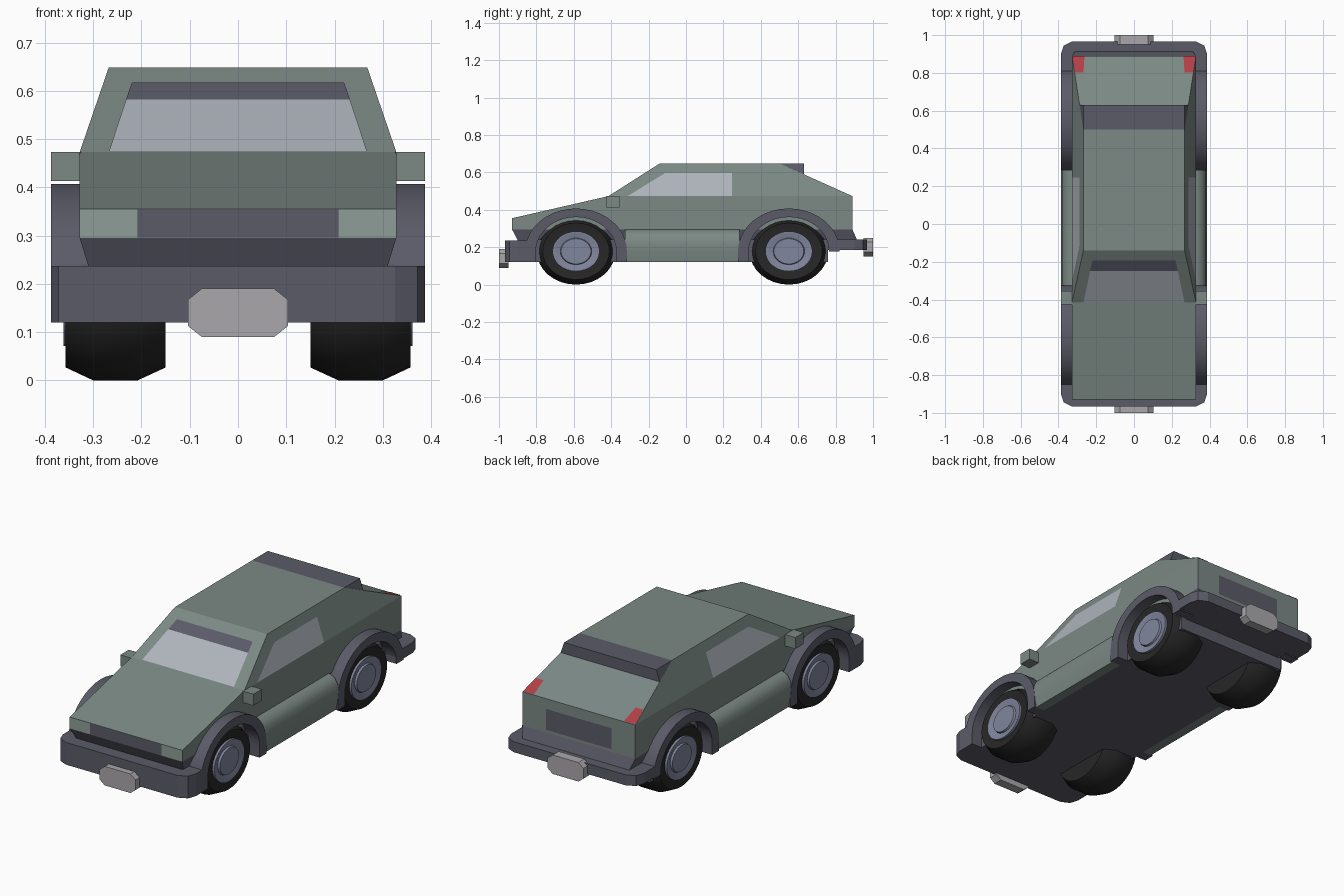
import bpy, bmesh
from math import cos, sin, pi, radians
from mathutils import Vector

if "Cube" in bpy.data.objects:
    bpy.data.objects.remove(bpy.data.objects["Cube"])


def material(name, rgb):
    m = bpy.data.materials.new(name)
    m.diffuse_color = (*rgb, 1)
    m.use_nodes = True
    m.node_tree.nodes["Principled BSDF"].inputs["Base Color"].default_value = m.diffuse_color
    return m


GREEN = material("green_paint", (0.20, 0.25, 0.235))
DARK = material("dark_trim", (0.105, 0.105, 0.14))
BLACK = material("rubber", (0.02, 0.02, 0.02))
RIM = material("rim_metal", (0.22, 0.24, 0.34))
GLASS = material("pale_glass", (0.42, 0.46, 0.50))
PLATE = material("pale_plate", (0.40, 0.39, 0.41))
LAMP = material("lamp", (0.27, 0.34, 0.31))
RED = material("red_lamp", (0.45, 0.05, 0.06))


def mesh(name, verts, faces, mat, smooth=False, recalc=True):
    bm = bmesh.new()
    vs = [bm.verts.new(v) for v in verts]
    for f in faces:
        bm.faces.new([vs[i] for i in f])
    if recalc:
        bmesh.ops.recalc_face_normals(bm, faces=bm.faces)
    me = bpy.data.meshes.new(name)
    bm.to_mesh(me)
    bm.free()
    me.materials.append(mat)
    ob = bpy.data.objects.new(name, me)
    bpy.context.collection.objects.link(ob)
    if smooth:
        bpy.context.view_layer.objects.active = ob
        ob.select_set(True)
        bpy.ops.object.shade_smooth_by_angle(angle=radians(32))
        ob.select_set(False)
    return ob


def half_width(z):
    # body half width at a given height
    table = [(0.237, 0.31), (0.295, 0.328), (0.473, 0.328), (0.648, 0.268)]
    for (z0, w0), (z1, w1) in zip(table, table[1:]):
        if z <= z1:
            return w0 + (w1 - w0) * max(0, z - z0) / (z1 - z0)
    return table[-1][1]


def across(name, outline, mat, sides=None):
    # side outline (y, z) spanned from left to right at the body's width
    n = len(outline)
    verts = [(s * half_width(z), y, z) for s in (-1, 1) for y, z in outline]
    faces = [(i, (i + 1) % n, (i + 1) % n + n, i + n) for i in range(n)]
    for p in sides or [range(n)]:
        faces += [list(p), [i + n for i in p]]
    return mesh(name, verts, faces, mat)


def loft(name, rings, mat, smooth=False):
    n = len(rings[0])
    verts = [v for r in rings for v in r]
    faces = [(k * n + i, k * n + (i + 1) % n, (k + 1) * n + (i + 1) % n, (k + 1) * n + i)
             for k in range(len(rings) - 1) for i in range(n)]
    faces += [list(range(n)), list(range(len(verts) - n, len(verts)))]
    return mesh(name, verts, faces, mat, smooth)


def panel(name, pts, outward, mat):
    # flat panel laid just proud of the surface
    pts = [Vector(p) for p in pts]
    nrm = (pts[1] - pts[0]).cross(pts[2] - pts[0]).normalized()
    if nrm.dot(Vector(outward)) < 0:
        nrm, pts = -nrm, pts[::-1]
    return mesh(name, [p + nrm * 0.002 for p in pts], [range(len(pts))], mat, recalc=False)


def box(name, x, y, z, mat):
    return loft(name, [[(x[0], y[0], h), (x[1], y[0], h), (x[1], y[1], h), (x[0], y[1], h)] for h in z], mat)


# Painted shell, hatch spoiler and dark lower trim
across("body_shell", [(-0.93, 0.295), (-0.93, 0.355), (-0.415, 0.473), (-0.14, 0.648),
                      (0.5, 0.648), (0.89, 0.473), (0.89, 0.295)], GREEN,
       [[0, 1, 2, 5, 6], [2, 3, 4, 5]])
across("spoiler", [(0.5, 0.648), (0.63, 0.648), (0.63, 0.59)], DARK)
across("lower_trim", [(-0.9, 0.237), (-0.93, 0.295), (0.89, 0.295), (0.915, 0.237)], DARK)
box("chassis", (-0.325, 0.325), (-0.85, 0.76), (0.12, 0.24), DARK)

# Bumpers with rounded corners, and plates
for name, s, inner, z0, z1, pz in (("front", -1, 0.81, 0.12, 0.237, 0.14),
                                   ("rear", 1, 0.76, 0.185, 0.24, 0.20)):
    half = [(0.387, inner), (0.387, 0.90), (0.372, 0.945), (0.325, 0.967)]
    plan = half + [(-x, y) for x, y in half[::-1]]
    loft(name + "_bumper", [[(x, s * y, z) for x, y in plan] for z in (z0, z1)], DARK)
    octagon = [(0.104, 0.027), (0.075, 0.05), (-0.075, 0.05), (-0.104, 0.027),
               (-0.104, -0.027), (-0.075, -0.05), (0.075, -0.05), (0.104, -0.027)]
    loft(name + "_plate", [[(x, s * y, pz + z) for x, z in octagon] for y in (0.95, 1.0)], PLATE)

# Windscreen with its dark sun strip
def screen(x, z):
    return (x, -0.415 + (z - 0.473) * 0.275 / 0.175, z)

for name, z0, w0, z1, w1, m in (("windscreen", 0.474, 0.267, 0.58, 0.232, GLASS),
                                ("sun_strip", 0.58, 0.232, 0.615, 0.22, DARK)):
    panel(name, [screen(-w0, z0), screen(w0, z0), screen(w1, z1), screen(-w1, z1)], (0, -1, 1), m)

# Grille and rear panel
def upright(name, x0, x1, y, z0, z1, mat):
    panel(name, [(x0, y, z0), (x1, y, z0), (x1, y, z1), (x0, y, z1)], (0, y, 0), mat)

upright("grille", -0.208, 0.208, -0.93, 0.296, 0.354, DARK)
upright("rear_panel", -0.19, 0.19, 0.89, 0.31, 0.42, DARK)


# Wheel: lathed rings, stretched a little lengthwise
SEG = 32
RY, RZ = 0.21, 0.178

def wheel_part(name, s, cy, profile, mat):
    loft(name, [[(s * x, cy + RY * r * cos(2 * pi * i / SEG), RZ + RZ * r * sin(2 * pi * i / SEG))
                 for i in range(SEG)] for x, r in profile], mat, True)


# Flared arch: a band between two ellipses with straight lower ends
def arch(name, s, cy):
    def curve(ry, rz):
        pts = [(cy + ry * cos(pi * i / 20), RZ + rz * sin(pi * i / 20)) for i in range(21)]
        tail = 0.12 if cy < 0 else 0.16
        return [(pts[0][0], 0.12 if cy < 0 else 0.185)] + pts + [(pts[-1][0], 0.12)]
    outer, inner = curve(0.272, 0.229), curve(0.215, 0.183)
    rings = [[(s * x0, *p), (s * 0.387, *p), (s * 0.387, *q), (s * x0, *q)]
             for x0 in (0.3,) for p, q in zip(outer, inner)]
    loft(name, rings, DARK, True)


for side, s in (("left", -1), ("right", 1)):
    for end, cy in (("front", -0.588), ("rear", 0.55)):
        tag = f"{end}_{side}"
        wheel_part(tag + "_tyre", s, cy, [(0.15, 0.85), (0.208, 1), (0.30, 1), (0.357, 0.85), (0.35, 0.6)], BLACK)
        wheel_part(tag + "_rim", s, cy, [(0.33, 0.6), (0.362, 0.6), (0.362, 0.54), (0.352, 0.42),
                                         (0.352, 0.40), (0.362, 0.38)], RIM)
        arch(tag + "_arch", s, cy)
    # Rounded sill between the arches
    section = [(0.30, 0.297), (0.335, 0.295), (0.362, 0.282), (0.38, 0.255), (0.387, 0.215),
               (0.385, 0.17), (0.375, 0.12), (0.30, 0.12)]
    loft(side + "_sill", [[(s * x, y, z) for x, z in section] for y in (-0.325, 0.285)], GREEN, True)
    # Door mirror
    box(side + "_mirror", sorted((s * 0.325, s * 0.387)), (-0.425, -0.355), (0.413, 0.473), GREEN)
    # Side window
    panel(side + "_window", [(s * half_width(z), y, z) for y, z in
                             ((-0.31, 0.474), (0.245, 0.474), (0.245, 0.597), (-0.11, 0.597))], (s, 0, 0), GLASS)
    # Headlight and tail light
    upright(side + "_headlight", s * 0.209, s * 0.327, -0.93, 0.296, 0.354, LAMP)
    panel(side + "_tail_light", [(s * x, y, 0.473 + (0.89 - y) * 0.175 / 0.39) for x, y in
                                 ((0.262, 0.888), (0.326, 0.888), (0.312, 0.8), (0.268, 0.8))], (0, 0, 1), RED)
